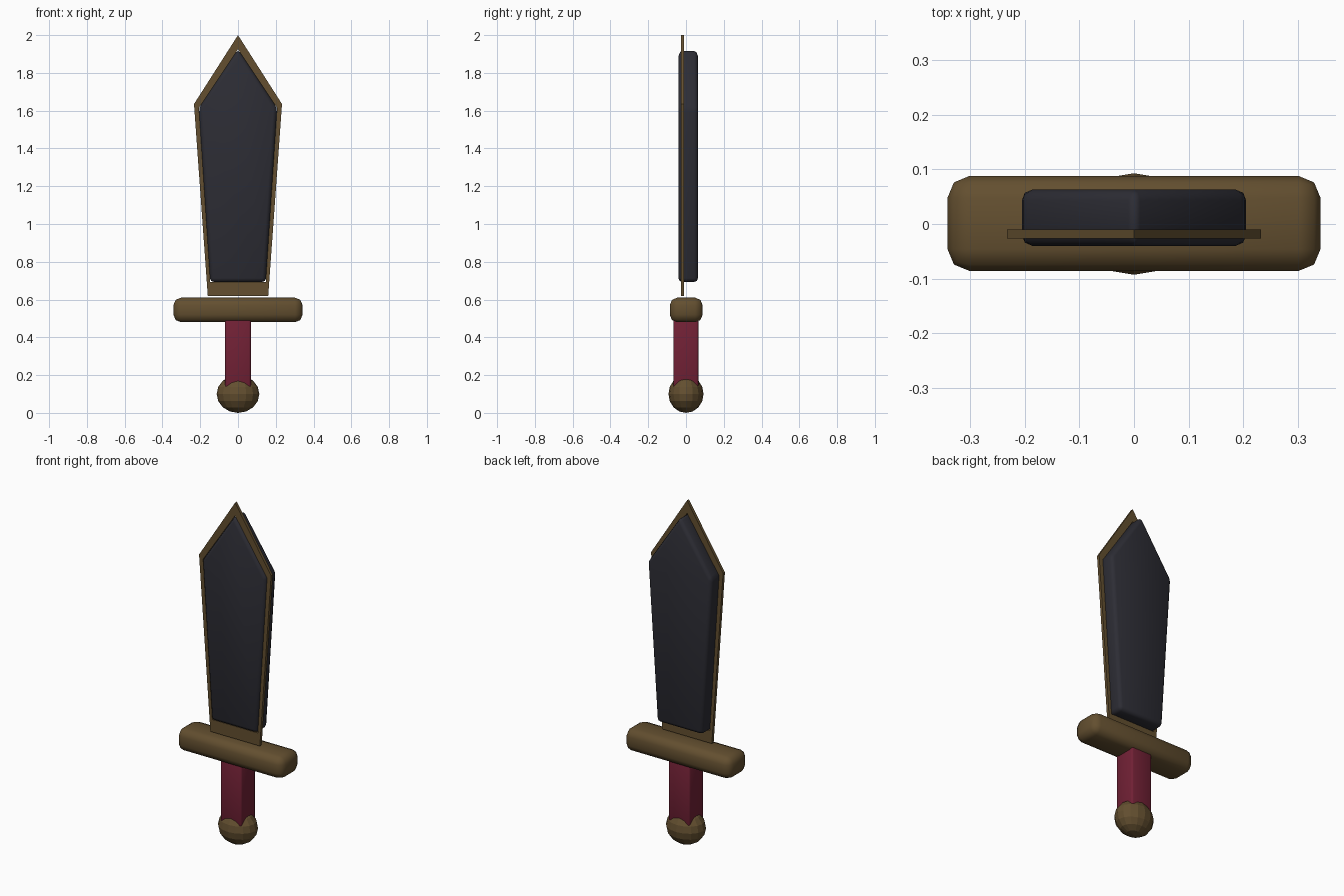
import bpy
import bmesh
from mathutils import Matrix

cube = bpy.data.objects.get("Cube")
if cube:
    bpy.data.objects.remove(cube)


def material(name, rgb):
    m = bpy.data.materials.new(name)
    m.use_nodes = True
    m.diffuse_color = (*rgb, 1)
    m.node_tree.nodes["Principled BSDF"].inputs["Base Color"].default_value = (*rgb, 1)
    return m


bronze = material("bronze brown", (0.125, 0.078, 0.029))
steel = material("dark steel", (0.026, 0.026, 0.035))
leather = material("red leather", (0.168, 0.015, 0.036))


def finish(name, bm, mat, bevel=0, segments=2, smooth=True):
    bmesh.ops.recalc_face_normals(bm, faces=bm.faces)
    mesh = bpy.data.meshes.new(name)
    bm.to_mesh(mesh)
    bm.free()
    mesh.materials.append(mat)
    obj = bpy.data.objects.new(name, mesh)
    bpy.context.collection.objects.link(obj)
    if bevel:
        mod = obj.modifiers.new("rounded edges", "BEVEL")
        mod.width = bevel
        mod.segments = segments
        mod.limit_method = "ANGLE"
        mod.angle_limit = 0.3
    if smooth:
        mesh.shade_smooth()
    return obj


def box(name, mat, low, high, bevel):
    bm = bmesh.new()
    size = [b - a for a, b in zip(low, high)]
    middle = [(a + b) / 2 for a, b in zip(low, high)]
    bmesh.ops.create_cube(bm, size=1, matrix=Matrix.Translation(middle) @ Matrix.Diagonal((*size, 1)))
    return finish(name, bm, mat, bevel)


def outline(bottom_x, bottom_z, shoulder_x, shoulder_z, tip_z):
    return [(-bottom_x, bottom_z), (bottom_x, bottom_z), (shoulder_x, shoulder_z),
            (0, tip_z), (-shoulder_x, shoulder_z)]


def extrude_y(bm, depth):
    made = bmesh.ops.extrude_face_region(bm, geom=bm.faces[:])["geom"]
    moved = [v for v in made if isinstance(v, bmesh.types.BMVert)]
    bmesh.ops.translate(bm, verts=moved, vec=(0, depth, 0))


blade_shape = outline(0.147, 0.693, 0.207, 1.615, 1.925)
trim_shape = outline(0.16, 0.62, 0.233, 1.635, 2.0)

# Rounded blade
bm = bmesh.new()
bm.faces.new([bm.verts.new((x, -0.04, z)) for x, z in blade_shape])
extrude_y(bm, 0.103)
finish("blade", bm, steel, 0.02)

# Thin flat trim framing the blade
bm = bmesh.new()
outer = [bm.verts.new((x, -0.027, z)) for x, z in trim_shape]
inner = [bm.verts.new((x, -0.027, z)) for x, z in blade_shape]
for i in range(5):
    j = (i + 1) % 5
    bm.faces.new((outer[i], outer[j], inner[j], inner[i]))
extrude_y(bm, 0.017)
finish("blade_trim", bm, bronze, smooth=False)

# Guard and grip
box("guard", bronze, (-0.342, -0.086, 0.48), (0.342, 0.088, 0.61), 0.04)
box("grip", leather, (-0.068, -0.067, 0.1), (0.068, 0.065, 0.52), 0.01)

# Faceted pommel
bm = bmesh.new()
bmesh.ops.create_uvsphere(bm, u_segments=16, v_segments=8, radius=1,
                          matrix=Matrix.Translation((0, 0, 0.1)) @ Matrix.Diagonal((0.113, 0.093, 0.1, 1)))
finish("pommel", bm, bronze, smooth=False)
